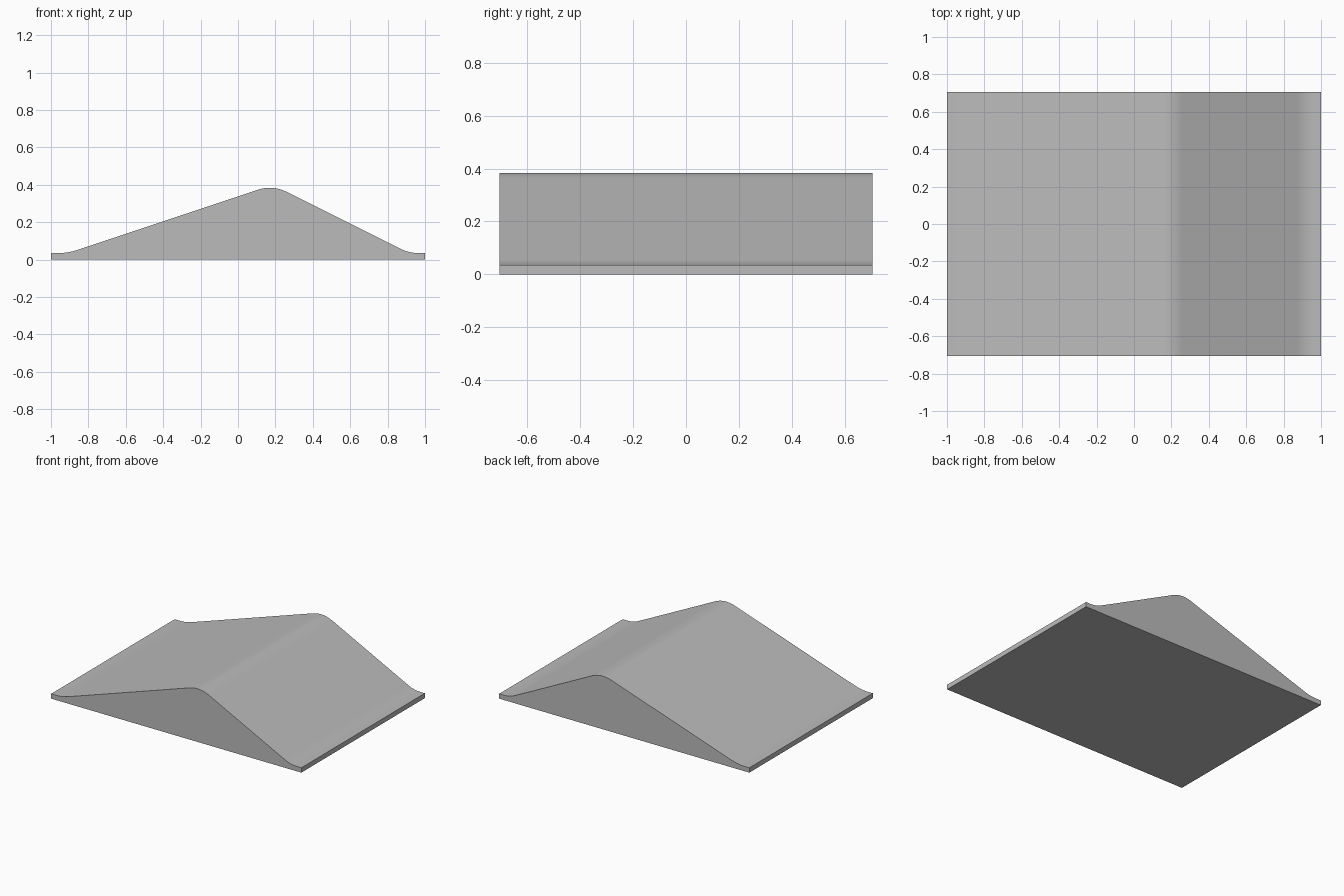
import bpy
import bmesh
from mathutils import Vector

if "Cube" in bpy.data.objects:
    bpy.data.objects.remove(bpy.data.objects["Cube"], do_unlink=True)

HALF_DEPTH = 0.705
STEPS = 8


def make_material(name, color):
    mat = bpy.data.materials.new(name)
    mat.use_nodes = True
    mat.diffuse_color = color
    mat.node_tree.nodes["Principled BSDF"].inputs["Base Color"].default_value = color
    return mat


def rounded(before, corner, after, reach):
    """Points of a smooth bend that replaces a sharp profile corner."""
    p = Vector(corner)
    a = p + (Vector(before) - p).normalized() * reach
    b = p + (Vector(after) - p).normalized() * reach
    ts = [i / STEPS for i in range(STEPS + 1)]
    return [a * (1 - t) ** 2 + p * 2 * t * (1 - t) + b * t ** 2 for t in ts]


# Profile: thin lips at both ends, long slope, rounded ridge, short slope
left_lip, left_foot = (-1, 0.035), (-0.91, 0.035)
ridge = (0.185, 0.4)
right_foot, right_lip = (0.915, 0.035), (1, 0.035)
profile = [Vector((1, 0)), Vector(right_lip)]
profile += rounded(right_lip, right_foot, ridge, 0.05)
profile += rounded(right_foot, ridge, left_foot, 0.085)
profile += rounded(ridge, left_foot, left_lip, 0.05)
profile += [Vector(left_lip), Vector((-1, 0))]

# Extrude the profile from front to back
bm = bmesh.new()
front = bm.faces.new([bm.verts.new((p.x, -HALF_DEPTH, p.y)) for p in profile])
result = bmesh.ops.extrude_face_region(bm, geom=[front], use_keep_orig=True)
back = [g for g in result["geom"] if isinstance(g, bmesh.types.BMVert)]
bmesh.ops.translate(bm, verts=back, vec=(0, 2 * HALF_DEPTH, 0))
bmesh.ops.recalc_face_normals(bm, faces=bm.faces)
mesh = bpy.data.meshes.new("ridged_ramp")
bm.to_mesh(mesh)
bm.free()

ramp = bpy.data.objects.new("ridged_ramp", mesh)
bpy.context.collection.objects.link(ramp)
mesh.materials.append(make_material("plain_grey", (0.5, 0.5, 0.5, 1)))

# Smooth bends, crisp outer edges
bpy.context.view_layer.objects.active = ramp
ramp.select_set(True)
bpy.ops.object.shade_smooth_by_angle(angle=0.5)
